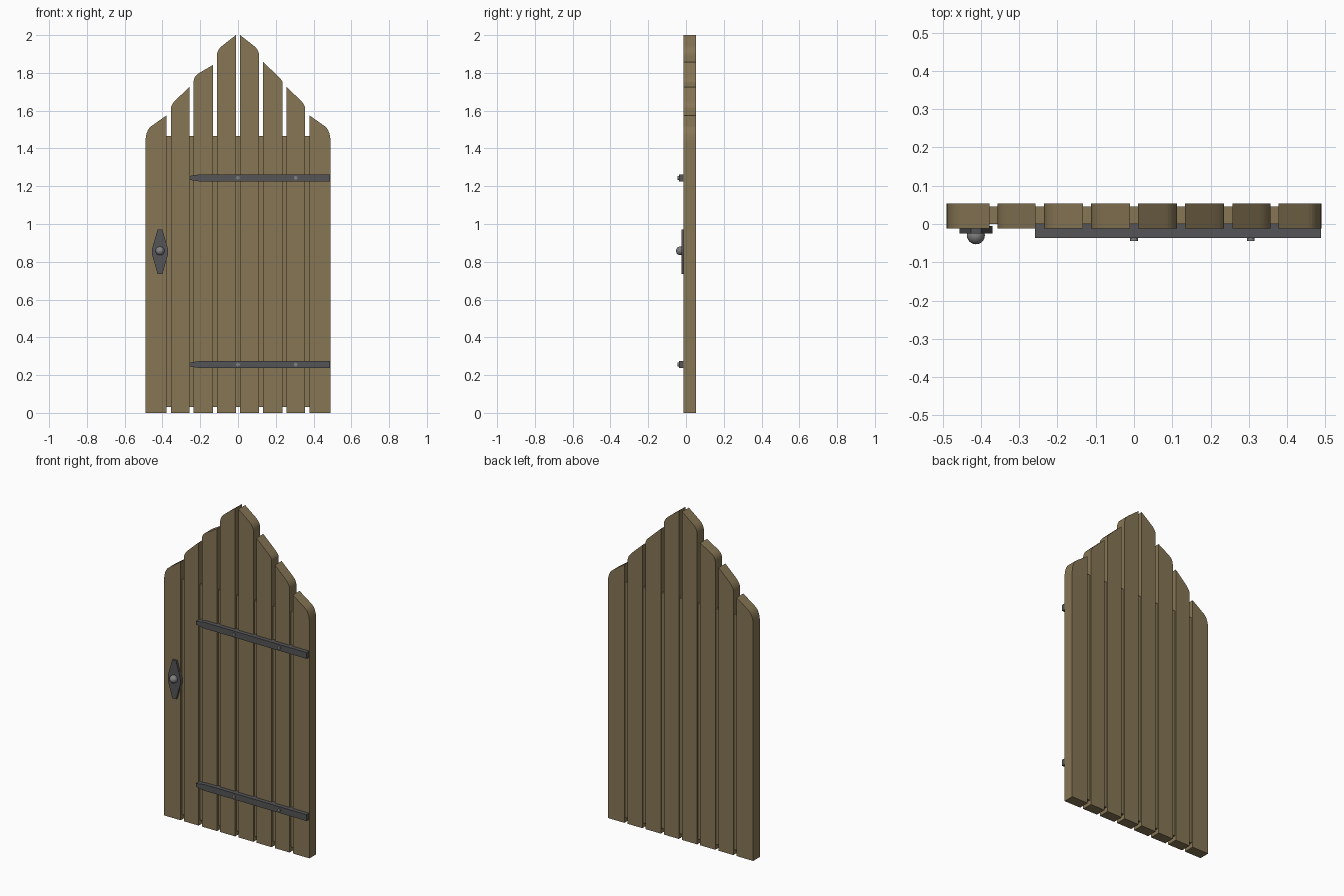
import bpy, bmesh, math
from mathutils import Matrix

if "Cube" in bpy.data.objects:
    bpy.data.objects.remove(bpy.data.objects["Cube"])


def material(name, color):
    m = bpy.data.materials.new(name)
    m.diffuse_color = (*color, 1)
    m.use_nodes = True
    m.node_tree.nodes["Principled BSDF"].inputs["Base Color"].default_value = m.diffuse_color
    return m


wood = material("wood", (0.24, 0.18, 0.09))
iron = material("dark_iron", (0.09, 0.09, 0.095))
steel = material("light_steel", (0.22, 0.22, 0.22))


def finish(name, bm, mat):
    bmesh.ops.recalc_face_normals(bm, faces=bm.faces)
    me = bpy.data.meshes.new(name)
    bm.to_mesh(me)
    bm.free()
    me.materials.append(mat)
    ob = bpy.data.objects.new(name, me)
    bpy.context.collection.objects.link(ob)
    return ob


def slab(name, pts, y0, y1, mat):
    """Extrude an xz outline from y0 to y1."""
    bm = bmesh.new()
    face = bm.faces.new([bm.verts.new((x, y0, z)) for x, z in pts])
    r = bmesh.ops.extrude_face_region(bm, geom=[face])
    verts = [v for v in r["geom"] if isinstance(v, bmesh.types.BMVert)]
    bmesh.ops.translate(bm, verts=verts, vec=(0, y1 - y0, 0))
    return finish(name, bm, mat)


def rect(x0, x1, z0, z1):
    return [(x0, z0), (x1, z0), (x1, z1), (x0, z1)]


def plank_outline(inner, outer, z_peak, z_round, z_side):
    """Sloped top with its outer shoulder rounded by a quadratic curve."""
    xr = inner + (outer - inner) * 0.7
    zc = z_peak + (z_round - z_peak) / 0.7
    pts = [(outer, 0), (inner, 0), (inner, z_peak)]
    for i in range(9):
        t = i / 8
        a, b, c = (1 - t) ** 2, 2 * t * (1 - t), t * t
        pts.append((a * xr + (b + c) * outer, a * z_round + b * zc + c * z_side))
    return pts


# Planks: inner x, outer x, peak, start of rounding, end of rounding
planks = [
    (0.011, 0.112, 2.0, 1.945, 1.89),
    (0.133, 0.235, 1.857, 1.79, 1.75),
    (0.257, 0.356, 1.725, 1.66, 1.607),
    (0.378, 0.49, 1.575, 1.52, 1.43),
]
for side, s in (("left", -1), ("right", 1)):
    for i, (a, b, zp, zr, zs) in enumerate(planks):
        if s < 0 and i == 1:  # this plank is cut a little flatter
            zp, zr = 1.842, 1.80
        slab(f"plank_{side}_{i + 1}", plank_outline(s * a, s * b, zp, zr, zs),
             -0.012, 0.053, wood)

# Backing panel seen in the gaps
slab("backing_panel", rect(-0.43, 0.43, 0.03, 1.465), 0.0, 0.046, wood)

# Strap hinges with rivets
for label, z in (("lower", 0.256), ("upper", 1.244)):
    h = 0.019
    slab(f"{label}_hinge", [(0.488, z - h), (0.488, z + h), (-0.2, z + h),
                            (-0.258, z + 0.01), (-0.258, z - 0.01), (-0.2, z - h)],
         -0.037, 0.0, iron)
    for i, x in enumerate((0.0, 0.305)):
        bm = bmesh.new()
        bmesh.ops.create_cone(bm, cap_ends=True, segments=12, radius1=0.01,
                              radius2=0.01, depth=0.02,
                              matrix=Matrix.Translation((x, -0.034, z))
                              @ Matrix.Rotation(math.pi / 2, 4, "X"))
        finish(f"{label}_rivet_{i + 1}", bm, steel)

# Handle plate and knob
hx, hz = -0.413, 0.853
plate = [(0.013, 0.117), (0.043, 0.012), (0.043, -0.012), (0.013, -0.117)]
plate += [(-x, z) for x, z in reversed(plate)]
slab("handle_plate", [(hx + x, hz + z) for x, z in plate], -0.025, -0.005, iron)

bm = bmesh.new()
bmesh.ops.create_uvsphere(bm, u_segments=24, v_segments=12, radius=0.0235,
                          matrix=Matrix.Translation((hx, -0.0295, 0.858)))
for f in bm.faces:
    f.smooth = True
finish("handle_knob", bm, steel)
